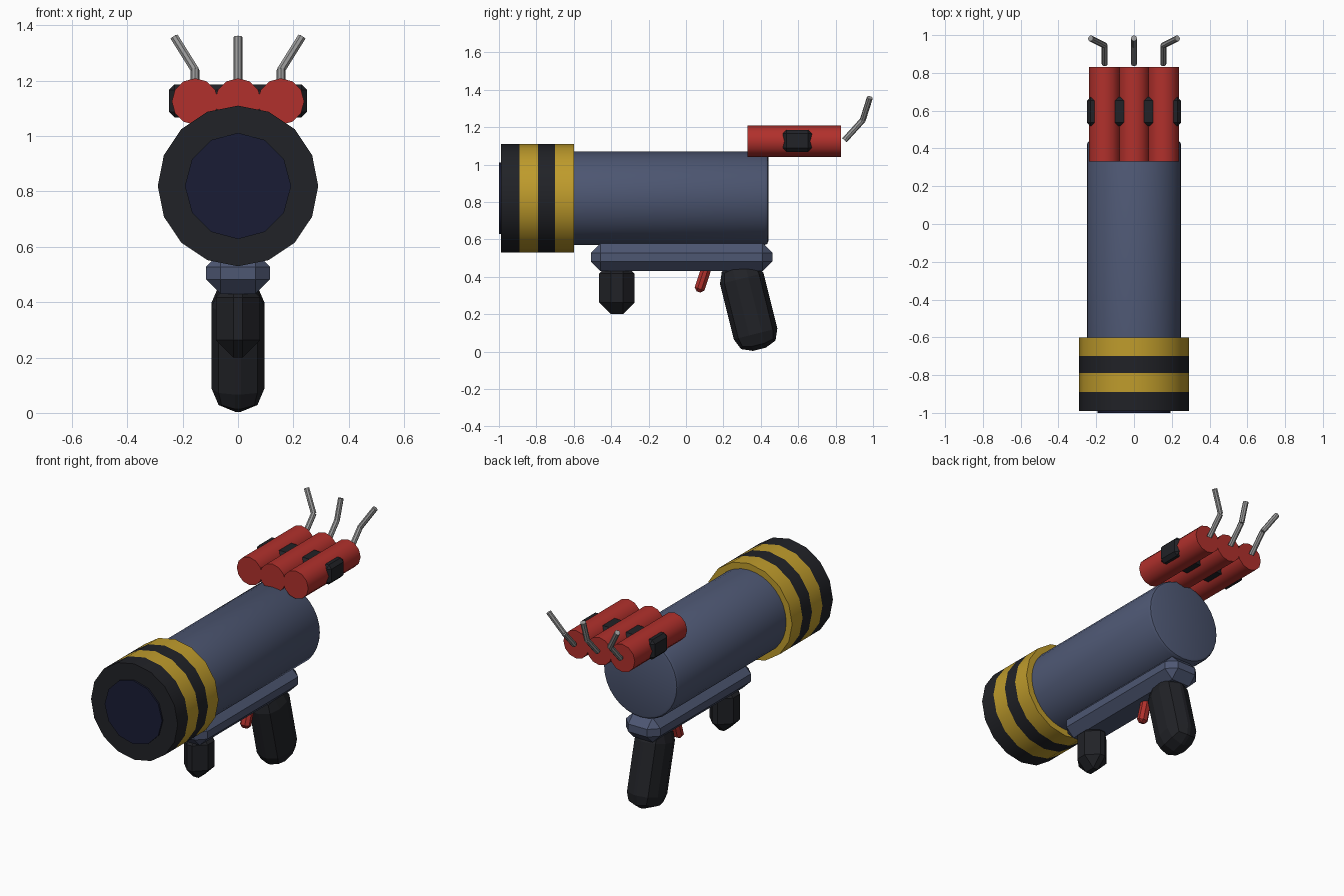
import bpy, bmesh
from math import radians
from mathutils import Vector, Matrix

if "Cube" in bpy.data.objects:
    bpy.data.objects.remove(bpy.data.objects["Cube"])


def material(name, rgb):
    m = bpy.data.materials.new(name)
    m.diffuse_color = (*rgb, 1)
    m.use_nodes = True
    m.node_tree.nodes["Principled BSDF"].inputs["Base Color"].default_value = m.diffuse_color
    return m


BLUE = material("blue_steel", (0.075, 0.095, 0.17))
BLACK = material("black_rubber", (0.015, 0.016, 0.02))
NAVY = material("dark_navy", (0.01, 0.012, 0.035))
YELLOW = material("warning_yellow", (0.52, 0.33, 0.025))
RED = material("red", (0.44, 0.03, 0.025))
GREY = material("fuse_grey", (0.32, 0.32, 0.32))


def finish(name, bm, mats, smooth=False):
    mesh = bpy.data.meshes.new(name)
    bmesh.ops.recalc_face_normals(bm, faces=bm.faces)
    bm.to_mesh(mesh)
    bm.free()
    for m in mats:
        mesh.materials.append(m)
    ob = bpy.data.objects.new(name, mesh)
    bpy.context.collection.objects.link(ob)
    if smooth:
        bpy.ops.object.select_all(action='DESELECT')
        bpy.context.view_layer.objects.active = ob
        ob.select_set(True)
        bpy.ops.object.shade_smooth_by_angle(angle=radians(35))
    return ob


def add_rod(bm, a, b, r, sides):
    a, b = Vector(a), Vector(b)
    d = b - a
    rot = d.to_track_quat('Z', 'Y').to_matrix().to_4x4()
    bmesh.ops.create_cone(bm, cap_ends=True, segments=sides, radius1=r, radius2=r,
                          depth=d.length, matrix=Matrix.Translation((a + b) / 2) @ rot)


def lathe(name, profile, centre, sides, mats, bands=None):
    """Closed solid along y from (y, radius) stations; bands give material slots."""
    bm = bmesh.new()
    disc = bmesh.ops.create_circle(bm, cap_ends=False, segments=sides, radius=1)["verts"]
    unit = [v.co.copy() for v in disc]
    bmesh.ops.delete(bm, geom=disc, context='VERTS')
    rings = [[bm.verts.new((centre[0] + r * u.x, y, centre[1] + r * u.y)) for u in unit]
             for y, r in profile]
    for k in range(len(rings) - 1):
        for i in range(sides):
            j = (i + 1) % sides
            f = bm.faces.new((rings[k][i], rings[k][j], rings[k + 1][j], rings[k + 1][i]))
            f.material_index = bands[k] if bands else 0
    bm.faces.new(rings[0]).material_index = bands[0] if bands else 0
    bm.faces.new(rings[-1]).material_index = bands[-1] if bands else 0
    return finish(name, bm, mats, True)


def block(name, centre, size, mat, bevel, segments=1, tilt=0):
    bm = bmesh.new()
    bmesh.ops.create_cube(bm, size=1, matrix=Matrix.Diagonal((*size, 1)))
    bmesh.ops.bevel(bm, geom=bm.edges[:], offset=bevel, segments=segments,
                    profile=0.5, affect='EDGES', clamp_overlap=True)
    bm.transform(Matrix.Translation(centre) @ Matrix.Rotation(radians(tilt), 4, 'X'))
    return finish(name, bm, [mat])


# barrel and striped muzzle
AXIS = (0, 0.82)
lathe("barrel", [(-0.7, 0.25), (0.42, 0.25), (0.435, 0.243), (0.44, 0.23)], AXIS, 32, [BLUE])
lathe("striped_muzzle", [(y, 0.29) for y in (-0.99, -0.89, -0.79, -0.70, -0.60)],
      AXIS, 16, [BLACK, YELLOW], [0, 1, 0, 1])
lathe("bore_disc", [(-1.0, 0.192), (-0.97, 0.192)], AXIS, 12, [NAVY])

# underside: rail, grips, trigger
block("rail", (0, -0.023, 0.505), (0.23, 0.97, 0.15), BLUE, 0.052)
block("rear_grip", (0, 0.335, 0.243), (0.19, 0.24, 0.475), BLACK, 0.085, 2, 14)
block("front_grip", (0, -0.37, 0.34), (0.16, 0.19, 0.28), BLACK, 0.063)
block("trigger", (0, 0.092, 0.395), (0.06, 0.055, 0.16), RED, 0.017, 1, -18)

# explosive bundle held by one clamp, with bent fuses
for i, label in ((-1, "left"), (0, "middle"), (1, "right")):
    x = 0.155 * i
    lathe("stick_" + label, [(0.33, 0.084), (0.83, 0.084)], (x, 1.125), 12, [RED])
    bm = bmesh.new()
    start, bend, tip = (x, 0.847, 1.13), (x, 0.945, 1.238), (x + 0.075 * i, 0.983, 1.358)
    add_rod(bm, start, bend, 0.016, 8)
    add_rod(bm, bend, tip, 0.016, 8)
    finish("fuse_" + label, bm, [GREY])
block("bundle_clamp", (0, 0.595, 1.127), (0.5, 0.155, 0.118), BLACK, 0.02)
